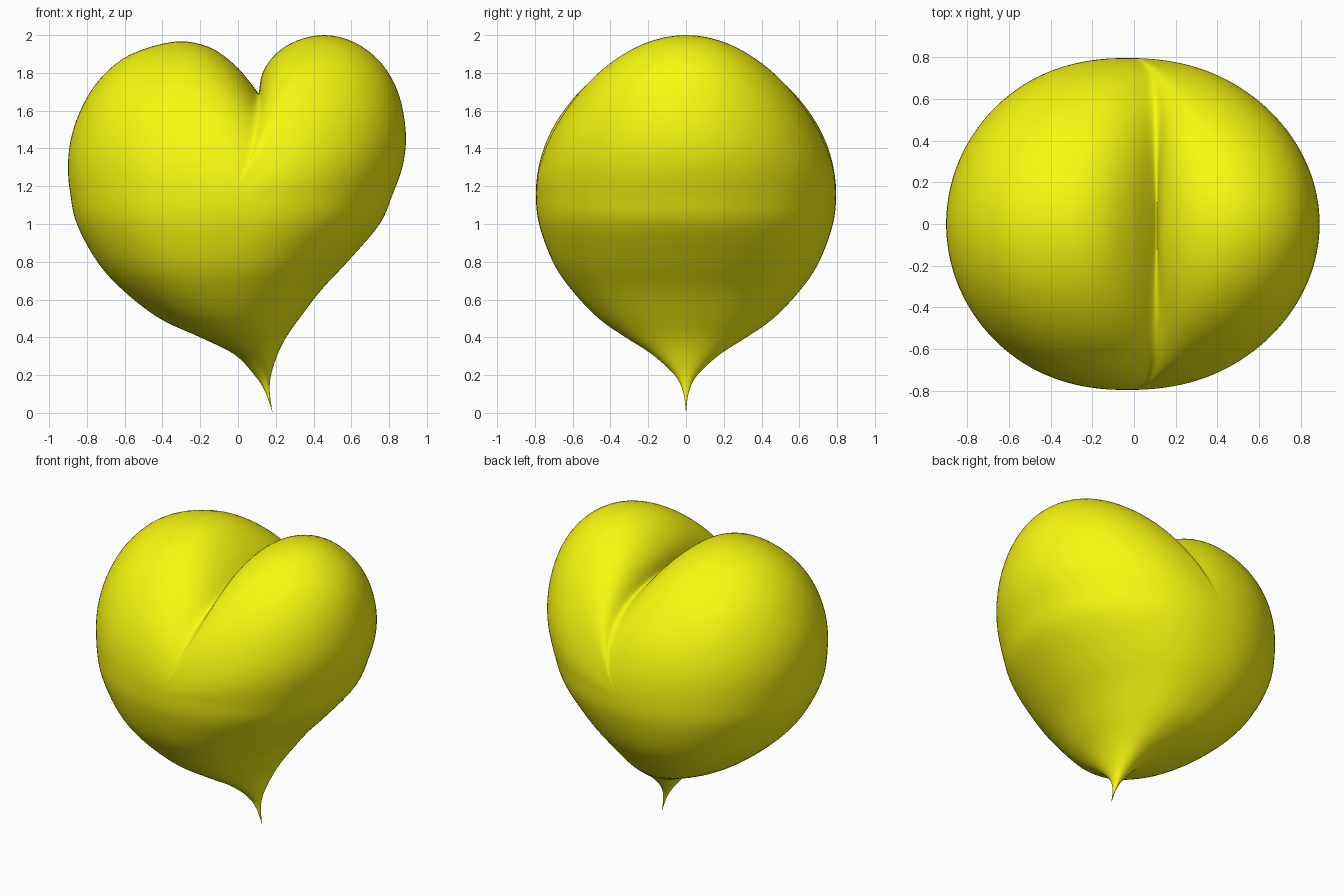
import bpy, bmesh
from math import sin, cos, pi, exp

if "Cube" in bpy.data.objects:
    bpy.data.objects.remove(bpy.data.objects["Cube"])

SLICES, DEPTH, CX, CZ = 72, .795, -.034, 1.16

# Front outline (x, z) of each lobe above the widest level, meeting in the cleft
left_lobe = [(-.888, 1.16), (-.90, 1.30), (-.885, 1.45), (-.83, 1.61), (-.733, 1.765),
             (-.574, 1.895), (-.33, 1.966), (-.15, 1.935), (-.02, 1.845), (.06, 1.755), (.11, 1.69)]
right_lobe = [(.11, 1.69), (.13, 1.80), (.20, 1.90), (.31, 1.97), (.46, 2.0), (.62, 1.96),
              (.76, 1.85), (.85, 1.69), (.888, 1.49), (.875, 1.32), (.82, 1.16)]
# Level rings down to the tip: z, left x, right x, half depth
lower = [(1.16, -.888, .82, .795), (1.0, -.853, .75, .778), (.80, -.745, .58, .705),
         (.65, -.61, .44, .605), (.50, -.415, .325, .462), (.40, -.20, .255, .32),
         (.31, -.02, .21, .18), (.20, .087, .175, .06), (.11, .145, .168, .015),
         (0, .183, .183, 0)]


def spline(points, before, after, steps):
    """Smooth curve through points; before and after set the end directions."""
    p = [before] + points + [after]
    out = []
    for i in range(len(points) - 1):
        for k in range(steps):
            t = k / steps
            out.append(tuple(.5 * (2 * b + (c - a) * t + (2 * a - 5 * b + 4 * c - d) * t * t
                                   + (3 * b - a - 3 * c + d) * t ** 3)
                             for a, b, c, d in zip(*p[i:i + 4])))
    return out + [points[-1]]


arch = (spline(left_lobe, (-.853, 1.0), left_lobe[-1], 4)
        + spline(right_lobe, right_lobe[0], (.75, 1.0), 4)[1:])
levels = spline(lower, (1.30, -.90, .88, .785), lower[-1], 5)


def heart_slice(a):
    """Outline from the tip up the left, over both lobes and back to the tip."""
    s, c = sin(a), max(cos(a), 0)
    wide = c ** .9
    top = []
    for x, z in arch:
        t = min(max((x - .11) / .35, 0), 1)
        fall = 1.02 + .22 * t * t * (3 - 2 * t)
        shift = .2 * c * (1 - c) * exp(-((x - .11) / .3) ** 2)
        top.append((CX + wide * (x - CX) + shift, CZ + c ** fall * (z - CZ)))
    # The cleft softens away from the middle
    w = .5 * min(1, s * s * 1.6)
    for _ in range(30):
        top = [top[0]] + [tuple(q + w * ((p + r) / 2 - q) for p, q, r in zip(*top[i - 1:i + 2]))
                          for i in range(1, len(top) - 1)] + [top[-1]]
    upper = [(x, DEPTH * s, z) for x, z in top]
    left = [((l + r) / 2 - wide * (r - l) / 2, d * s, z) for z, l, r, d in levels[1:]]
    right = [((l + r) / 2 + wide * (r - l) / 2, d * s, z) for z, l, r, d in levels[1:]]
    return left[::-1] + upper + right


# Heart body: slices from front to back joined by quads
bm = bmesh.new()
rows = [[bm.verts.new(p) for p in heart_slice(pi * (i / SLICES - .5))] for i in range(SLICES + 1)]
for u, v in zip(rows, rows[1:]):
    for j in range(len(u) - 1):
        bm.faces.new((u[j], u[j + 1], v[j + 1], v[j]))
bmesh.ops.remove_doubles(bm, verts=bm.verts, dist=1e-5)
bmesh.ops.recalc_face_normals(bm, faces=bm.faces)
for f in bm.faces:
    f.smooth = True
mesh = bpy.data.meshes.new("heart")
bm.to_mesh(mesh)
bm.free()
heart = bpy.data.objects.new("heart", mesh)
bpy.context.collection.objects.link(heart)

# Yellow finish
yellow = bpy.data.materials.new("yellow")
yellow.diffuse_color = (.95, .95, .005, 1)
yellow.use_nodes = True
yellow.node_tree.nodes["Principled BSDF"].inputs["Base Color"].default_value = yellow.diffuse_color
mesh.materials.append(yellow)
